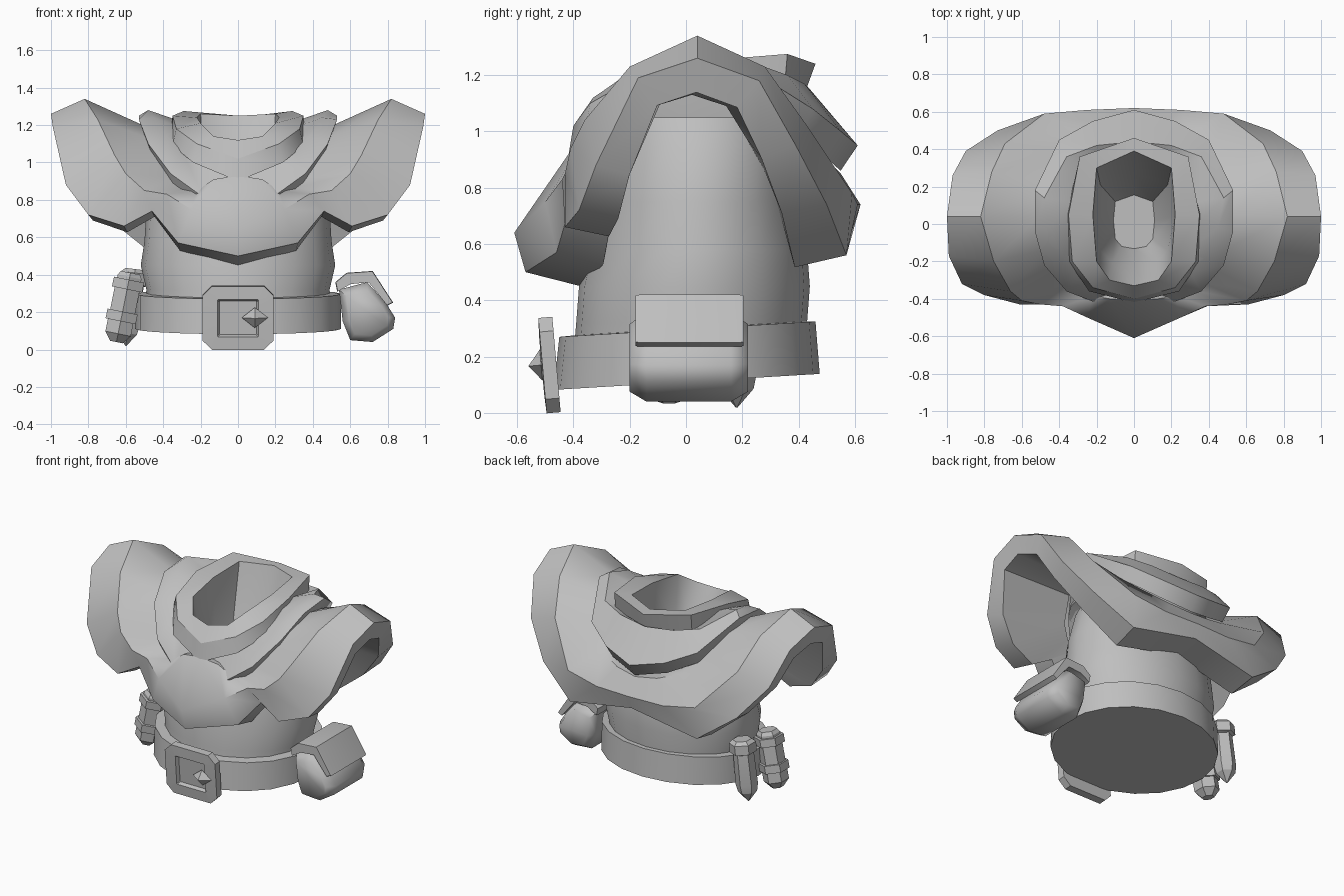
import bpy, bmesh, math
from mathutils import Vector, Matrix

default_cube = bpy.data.objects.get("Cube")
if default_cube:
    bpy.data.objects.remove(default_cube, do_unlink=True)

# Single plain grey for every part
grey = bpy.data.materials.new("plain_grey")
grey.use_nodes = True
colour = (0.52, 0.52, 0.52, 1)
grey.diffuse_color = colour
grey.node_tree.nodes["Principled BSDF"].inputs["Base Color"].default_value = colour


def finish(name, mesh_data, sharp_angle=40):
    """Turn a bmesh into a named, shaded object."""
    bmesh.ops.recalc_face_normals(mesh_data, faces=mesh_data.faces)
    mesh = bpy.data.meshes.new(name)
    mesh_data.to_mesh(mesh)
    mesh_data.free()
    mesh.materials.append(grey)
    part = bpy.data.objects.new(name, mesh)
    bpy.context.collection.objects.link(part)
    bpy.ops.object.select_all(action="DESELECT")
    part.select_set(True)
    bpy.context.view_layer.objects.active = part
    bpy.ops.object.shade_smooth_by_angle(angle=math.radians(sharp_angle))
    return part


def loft(name, rings, cap_start=False, cap_end=False, sharp_angle=40, crease=None):
    """Skin closed rings of equal point count; one ring may be creased."""
    mesh_data = bmesh.new()
    loops = [[mesh_data.verts.new(point) for point in ring] for ring in rings]
    count = len(loops[0])
    for lower, upper in zip(loops, loops[1:]):
        for i in range(count):
            j = (i + 1) % count
            mesh_data.faces.new((lower[i], lower[j], upper[j], upper[i]))
    if cap_start:
        mesh_data.faces.new(loops[0][::-1])
    if cap_end:
        mesh_data.faces.new(loops[-1])
    if crease is not None:
        ridge = set(loops[crease])
        for edge in mesh_data.edges:
            # The crease fades out at the front of the chest
            if all(v in ridge and v.co.y > -.45 for v in edge.verts):
                edge.smooth = False
    return finish(name, mesh_data, sharp_angle)


def mirrored(half):
    """Close a front-to-back half ring across the middle plane."""
    return list(half) + [(-x, y, z) for x, y, z in half[-2:0:-1]]


def oval(width, front, back, height, slope=0.0, sides=20):
    """Oval ring between a front and a back depth, optionally tilted."""
    middle, depth = (front + back) / 2, (back - front) / 2
    ring = []
    for i in range(sides):
        turn = math.tau * i / sides
        y = middle - depth * math.cos(turn)
        ring.append((width * math.sin(turn), y, height + slope * y))
    return ring


# Torso with broad shoulders under the mantle
loft("torso", [
    oval(.49, -.4, .43, .2), oval(.49, -.39, .43, .32),
    oval(.52, -.38, .44, .45), oval(.5, -.35, .43, .58),
    oval(.49, -.33, .4, .75), oval(.44, -.31, .4, .95),
    oval(.38, -.32, .4, 1.05)], sharp_angle=50)

# Belt with a closed underside
tilt = .06
loft("belt", [
    oval(.53, -.45, .45, .11, tilt), oval(.55, -.47, .475, .11, tilt),
    oval(.55, -.45, .46, .297, tilt), oval(.48, -.38, .42, .3, tilt)],
    cap_start=True)

# Collar with a rounded throat
collar_lip = [(0, -.33, 1.12), (.13, -.3, 1.14), (.2, -.2, 1.21),
              (.22, .05, 1.24), (.2, .3, 1.26), (0, .39, 1.25)]
collar_edge = [(0, -.4, 1.02), (.22, -.34, 1.1), (.33, -.2, 1.18),
               (.35, .05, 1.25), (.29, .36, 1.275), (0, .46, 1.24)]
collar_base = [(0, -.42, .9), (.24, -.36, 1), (.35, -.2, 1.09),
               (.36, .05, 1.17), (.29, .35, 1.16), (0, .42, 1.13)]
collar_root = [(x * .8, y * .85, z) for x, y, z in collar_base]
throat = [(x * .9, y * .7, .92) for x, y, z in collar_lip]
throat_floor = [(x * .5, y * .4, .66) for x, y, z in collar_lip]
collar_rings = (throat_floor, throat, collar_lip, collar_edge, collar_base, collar_root)
loft("collar", [mirrored(r) for r in collar_rings],
     cap_start=True, sharp_angle=45, crease=3)

# Middle fold, merging into the chest at the front
fold_top = [(0, -.34, .97), (.18, -.33, .98), (.3, -.26, 1.06),
            (.38, -.18, 1.14), (.45, -.02, 1.24), (.48, .14, 1.28),
            (.36, .36, 1.2), (.2, .42, 1.17), (0, .44, 1.15)]
fold_edge = [(0, -.38, .87), (.18, -.43, .81), (.36, -.36, .94),
             (.48, -.22, 1.1), (.53, -.04, 1.23), (.53, .18, 1.25),
             (.4, .45, 1.08), (.22, .55, 1), (0, .61, .95)]
fold_base = [(x * .94, y * .9, z - .09) for x, y, z in fold_edge]
fold_root = [(x * .7, y * .85, z - .05) for x, y, z in fold_top]
loft("middle_fold", [mirrored(r) for r in (fold_root, fold_top, fold_edge, fold_base)])

# Mantle: drapes over the shoulders down to a thick hem
mantle_top = [(0, -.41, .93), (.13, -.4, .91), (.22, -.385, .85),
              (.29, -.35, .86), (.35, -.31, .92), (.42, -.24, 1.02),
              (.48, -.14, 1.13), (.51, .04, 1.2), (.47, .22, 1.15),
              (.4, .37, 1.02), (.3, .48, .92), (.15, .53, .87), (0, .55, .85)]
mantle_ridge = [(0, -.61, .64), (.25, -.5, .75), (.38, -.44, .83),
                (.5, -.43, .85), (.6, -.41, .94), (.66, -.36, 1.04),
                (.75, -.2, 1.23), (.82, .04, 1.34), (.76, .28, 1.23),
                (.69, .43, 1.02), (.48, .59, .78), (.25, .61, .74), (0, .62, .74)]
mantle_hem = [(0, -.57, .5), (.32, -.46, .57), (.46, -.41, .74),
              (.61, -.43, .66), (.8, -.38, .72), (.92, -.32, .88),
              (.99, -.17, 1.19), (1, .04, 1.26), (.97, .26, 1.18),
              (.9, .39, .95), (.73, .5, .74), (.48, .57, .56), (0, .59, .65)]
mantle_root = [(x * .85, y * .85, z) for x, y, z in mantle_top]
hem_inside = [(x * .97, y * .66 + .01, z - .03 - .35 * (z - .75) ** 2)
              for x, y, z in mantle_hem]
lining = [(x * .45, y * .55, .5 + z / 2) for x, y, z in mantle_hem]
mantle_rings = (mantle_root, mantle_top, mantle_ridge, mantle_hem, hem_inside, lining)
loft("mantle", [mirrored(r) for r in mantle_rings], sharp_angle=48, crease=2)


def chamfered_plate(half_width, half_height, corner, y):
    """Outline of an upright plate with cut corners."""
    w, h, c = half_width, half_height, corner
    quarter = [(w, h - c), (w - c, h)]
    outline = quarter + [(-x, z) for x, z in quarter[::-1]]
    outline += [(-x, -z) for x, z in outline]
    return [(x, y, z) for x, z in outline]


# Buckle: cut-corner frame around a sunken square
buckle = loft("buckle", [
    chamfered_plate(.19, .17, .05, .025),
    chamfered_plate(.19, .17, .05, -.025),
    chamfered_plate(.11, .1, .004, -.028),
    chamfered_plate(.1, .09, .004, -.005)], True, True, 25)

# Diamond stud on the buckle
stud = bmesh.new()
tips = [stud.verts.new(p) for p in ((.07, 0, 0), (0, 0, .055), (-.07, 0, 0), (0, 0, -.055))]
for depth in (-.045, .045):
    peak = stud.verts.new((0, depth, 0))
    for i, tip in enumerate(tips):
        stud.faces.new((tip, tips[i - 1], peak))
buckle_stud = finish("buckle_stud", stud, 10)
lean = Matrix.Rotation(math.radians(5), 4, "X")
buckle.matrix_world = Matrix.Translation((0, -.485, .17)) @ lean
buckle_stud.matrix_world = Matrix.Translation((.09, -.515, .17)) @ lean


def bolster(name, outline, front, back, inset, shrink, sharp_angle):
    """Side outline run along the depth with pinched ends."""
    centre_x = sum(p[0] for p in outline) / len(outline)
    centre_z = sum(p[1] for p in outline) / len(outline)

    def ring(y, scale):
        return [(centre_x + (x - centre_x) * scale, y,
                 centre_z + (z - centre_z) * scale) for x, z in outline]
    loft(name, [ring(front, shrink), ring(front + inset, 1),
                ring(back - inset, 1), ring(back, shrink)],
         True, True, sharp_angle)


# Pouch on the left hip, body and flap
bolster("pouch_body", [(.54, .32), (.69, .36), (.79, .25), (.84, .17),
                       (.83, .11), (.72, .04), (.6, .05), (.56, .15)],
        -.2, .22, .06, .75, 65)
bolster("pouch_flap", [(.52, .36), (.58, .41), (.72, .42), (.83, .25),
                       (.8, .235), (.7, .36), (.6, .35), (.53, .31)],
        -.18, .205, .015, .97, 35)


def flask(name, top, bottom, profile):
    """Six-sided flask; profile gives (distance along axis, radius)."""
    start, end = Vector(top), Vector(bottom)
    turn = (end - start).to_track_quat("Z", "Y")
    rings = []
    for along, radius in profile:
        centre = start.lerp(end, along)
        rings.append([centre + turn @ Vector((radius * math.cos(i * math.pi / 3),
                                              radius * math.sin(i * math.pi / 3), 0))
                      for i in range(6)])
    loft(name, rings, True, True, 25)


# Two flasks on the right hip
flask("banded_flask", (-.575, -.06, .41), (-.65, -.06, .04),
      [(0, .06), (.06, .075), (.1, .075), (.1, .095), (.24, .095), (.24, .078),
       (.56, .078), (.56, .095), (.7, .095), (.7, .08), (.88, .08), (1, .04)])
flask("pointed_flask", (-.55, .18, .43), (-.6, .18, .02),
      [(0, .06), (.05, .085), (.2, .085), (.22, .065), (.72, .07), (.84, .06), (1, .004)])
